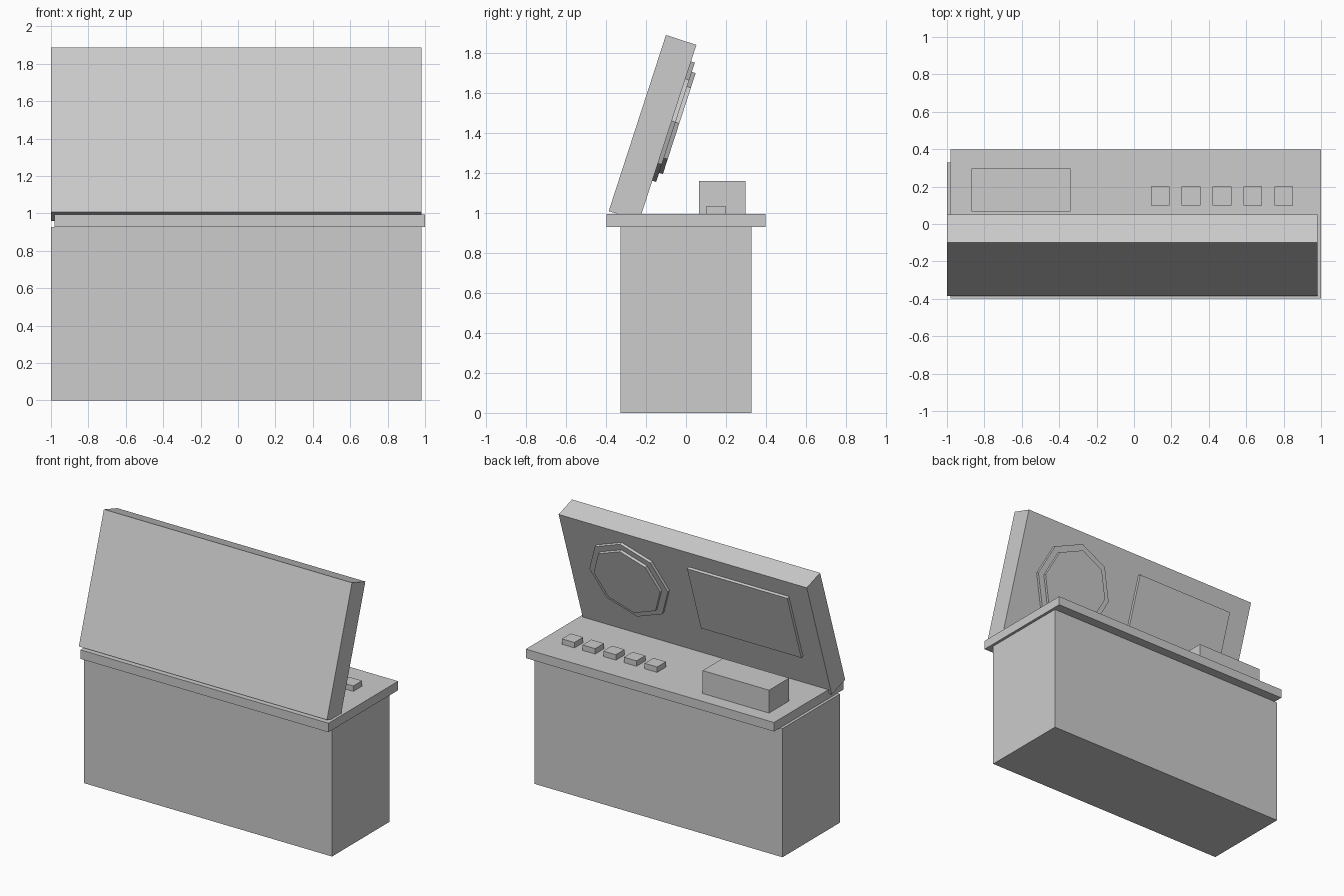
import bpy
import bmesh
from math import radians, pi
from mathutils import Matrix

cube = bpy.data.objects.get("Cube")
if cube:
    bpy.data.objects.remove(cube, do_unlink=True)

grey = bpy.data.materials.new("light_grey")
grey.use_nodes = True
colour = (0.604, 0.604, 0.604, 1)
grey.diffuse_color = colour
grey.node_tree.nodes["Principled BSDF"].inputs["Base Color"].default_value = colour


def finish(name, bm, matrix):
    mesh = bpy.data.meshes.new(name)
    bm.transform(matrix)
    bm.to_mesh(mesh)
    bm.free()
    mesh.materials.append(grey)
    obj = bpy.data.objects.new(name, mesh)
    bpy.context.scene.collection.objects.link(obj)


def box(name, x, y, z, matrix=Matrix()):
    """Box spanning the given (min, max) ranges."""
    bm = bmesh.new()
    bmesh.ops.create_cube(bm, size=1)
    spans = (x, y, z)
    bmesh.ops.scale(bm, verts=bm.verts, vec=[b - a for a, b in spans])
    bmesh.ops.translate(bm, verts=bm.verts, vec=[(a + b) / 2 for a, b in spans])
    finish(name, bm, matrix)


def octagon(name, radius, x, z, y, matrix):
    """Eight-sided plate standing upright, spanning the y range."""
    bm = bmesh.new()
    bmesh.ops.create_cone(bm, cap_ends=True, segments=8, radius1=radius,
                          radius2=radius, depth=y[1] - y[0])
    stand = Matrix.Translation((x, sum(y) / 2, z)) @ Matrix.Rotation(pi / 2, 4, 'X')
    finish(name, bm, matrix @ stand)


# Cabinet and counter
bottom, top = 0.928, 0.993
box("cabinet", (-1, 0.98), (-0.328, 0.328), (0, bottom))
box("counter", (-0.98, 1), (-0.397, 0.397), (bottom, top))

# Raised block and row of buttons on the counter
box("counter_block", (-0.87, -0.34), (0.066, 0.296), (top, 1.158))
for i in range(5):
    x = 0.14 + i * 0.165
    box(f"button_{i + 1}", (x - 0.05, x + 0.05), (0.1, 0.2), (top, 1.032))

# Leaning panel: local y is its thickness, local z runs up its face
lean = Matrix.Translation((0, -0.167, 1.423)) @ Matrix.Rotation(radians(-18), 4, 'X')
half_thick, half_high = 0.08, 0.4625
box("leaning_panel", (-1, 0.98), (-half_thick, half_thick),
    (-half_high, half_high), lean)

# Display plate and stepped dial on the panel's rear face
box("display_plate", (-0.83, -0.03), (half_thick, half_thick + 0.02),
    (half_high - 0.645, half_high - 0.13), lean)
dial_z = half_high - 0.4
octagon("dial_base", 0.313, 0.495, dial_z, (half_thick, half_thick + 0.02), lean)
octagon("dial_face", 0.265, 0.495, dial_z, (half_thick + 0.02, half_thick + 0.04), lean)
